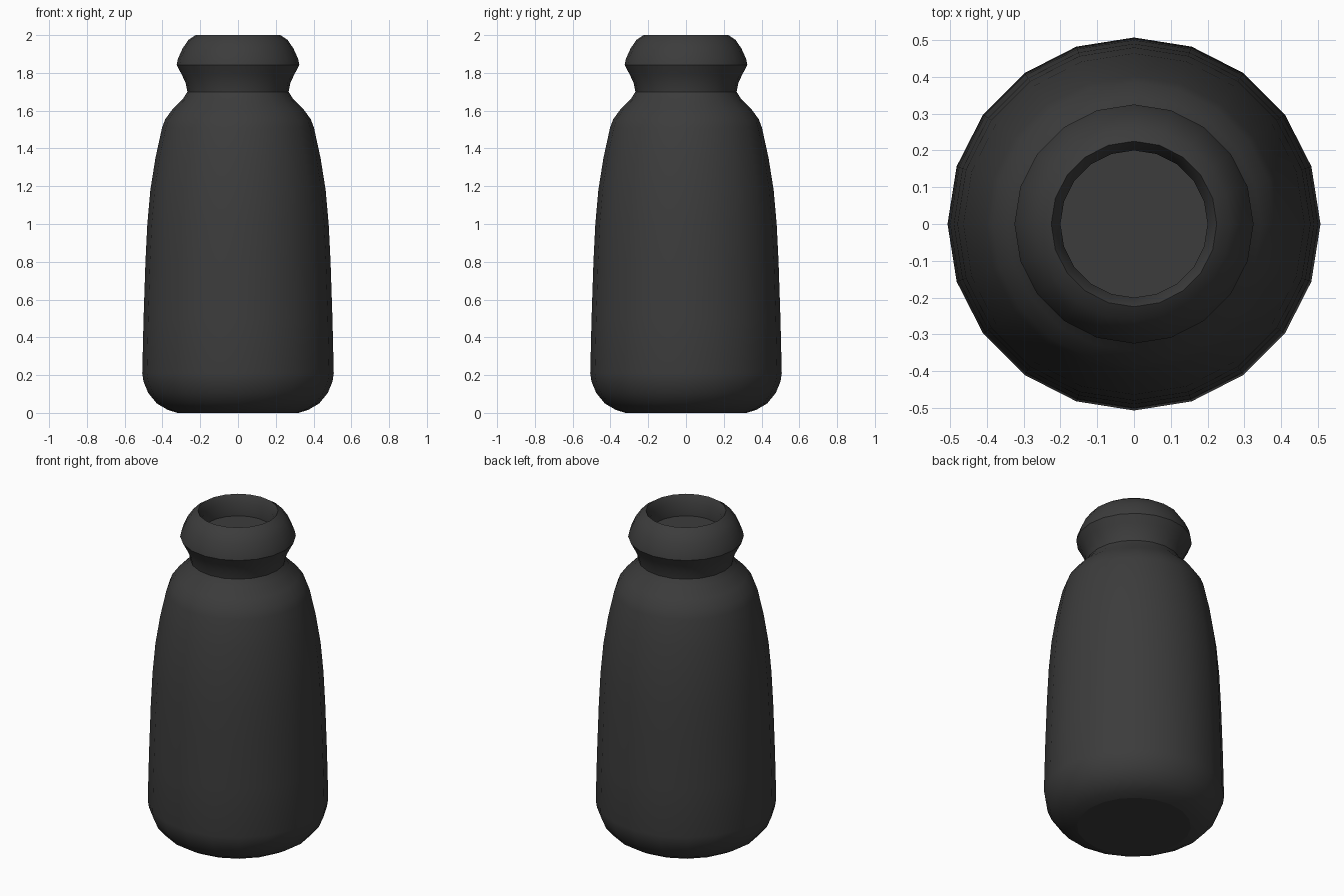
import bpy, bmesh, math

if "Cube" in bpy.data.objects:
    bpy.data.objects.remove(bpy.data.objects["Cube"])

SIDES = 20

# Radius, height: from base centre up the outside, over the lip, into the mouth
PROFILE = [
    (0.32, 0.0), (0.37, 0.015), (0.43, 0.05), (0.475, 0.105), (0.50, 0.165), (0.507, 0.21),
    (0.50, 0.50), (0.49, 0.80), (0.48, 1.00), (0.464, 1.18), (0.437, 1.35), (0.402, 1.51),
    (0.385, 1.555), (0.345, 1.61), (0.29, 1.665), (0.268, 1.70), (0.278, 1.75),
    (0.30, 1.795), (0.325, 1.842),
    (0.318, 1.875), (0.293, 1.93), (0.262, 1.975), (0.225, 2.0),
    (0.20, 1.955), (0.20, 1.875),
]


def lathe(name, profile):
    bm = bmesh.new()
    rings = []
    for r, z in profile:
        rings.append([bm.verts.new((r * math.cos(2 * math.pi * i / SIDES),
                                    r * math.sin(2 * math.pi * i / SIDES), z))
                      for i in range(SIDES)])
    for a, b in zip(rings, rings[1:]):
        for i in range(SIDES):
            j = (i + 1) % SIDES
            bm.faces.new((a[i], a[j], b[j], b[i]))
    # Flat base and recessed mouth floor
    bm.faces.new(rings[0][::-1])
    bm.faces.new(rings[-1])
    mesh = bpy.data.meshes.new(name)
    bm.to_mesh(mesh)
    bm.free()
    obj = bpy.data.objects.new(name, mesh)
    bpy.context.collection.objects.link(obj)
    return obj


# Bottle body
bottle = lathe("bottle", PROFILE)
dark = bpy.data.materials.new("dark_grey")
dark.diffuse_color = (0.045, 0.045, 0.045, 1)
dark.use_nodes = True
dark.node_tree.nodes["Principled BSDF"].inputs["Base Color"].default_value = dark.diffuse_color
bottle.data.materials.append(dark)

bpy.context.view_layer.objects.active = bottle
bottle.select_set(True)
bpy.ops.object.shade_smooth_by_angle(angle=math.radians(35))
# Keep the flat base crisp
for e in bottle.data.edges:
    if all(bottle.data.vertices[v].co.z < 0.001 for v in e.vertices):
        e.use_edge_sharp = True
